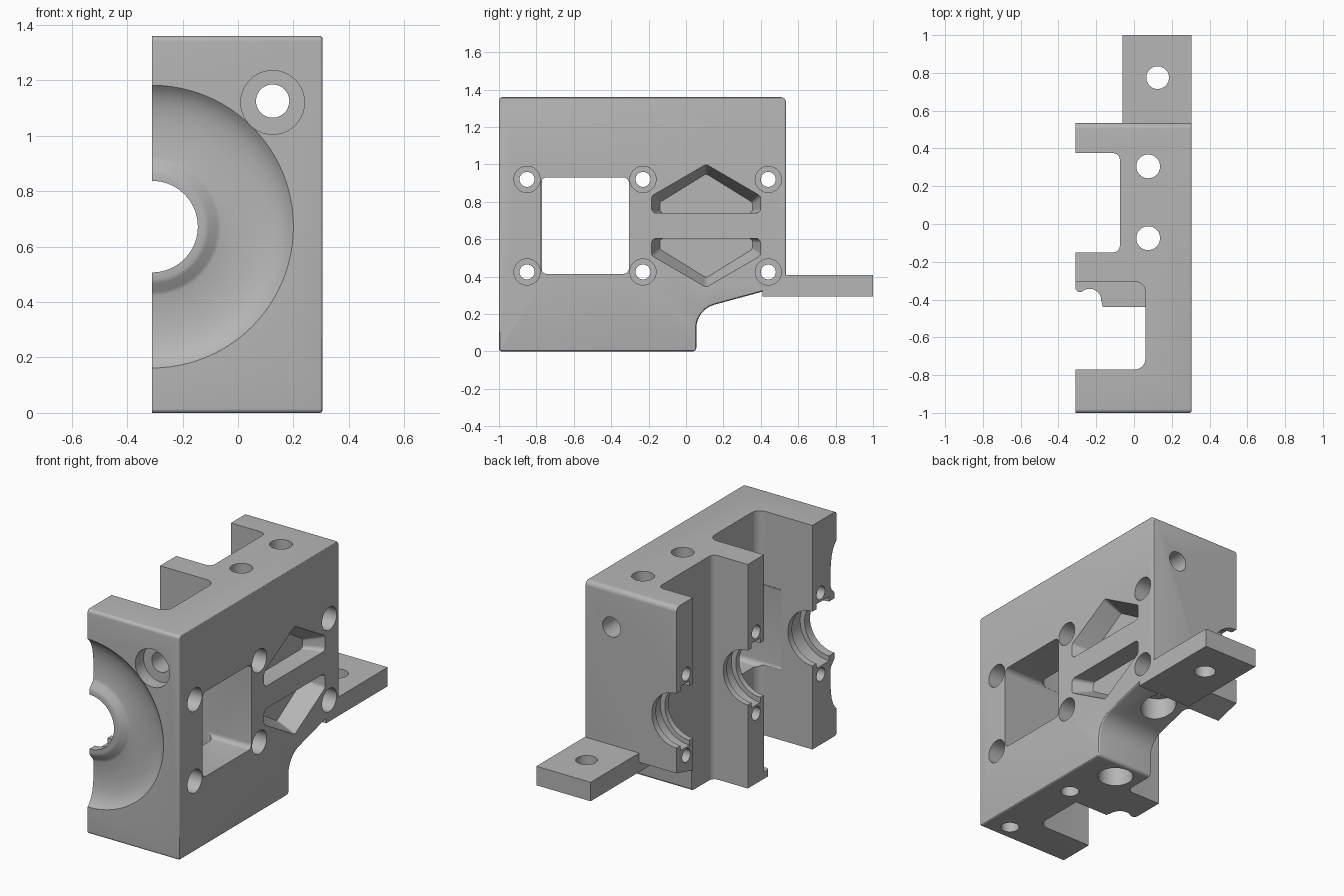
import bpy, bmesh
from math import sin, cos, pi, radians
from mathutils import Vector

cube = bpy.data.objects.get("Cube")
if cube:
    bpy.data.objects.remove(cube, do_unlink=True)

grey = bpy.data.materials.new("machined grey")
grey.use_nodes = True
grey.diffuse_color = (0.47, 0.47, 0.47, 1)
grey.node_tree.nodes["Principled BSDF"].inputs["Base Color"].default_value = grey.diffuse_color

LEFT, RIGHT = -0.31, 0.305      # split face and outer face of the block
BORE = (LEFT, 0.672)            # bore axis in x and z
OUT = -0.5                      # safely beyond the split face


def place(axis, u, v, w):
    return {"x": (w, u, v), "y": (u, w, v), "z": (u, v, w)}[axis]


def rounded(corners, steps=6):
    """Outline from (u, v, radius) corners with circular fillets."""
    out, n = [], len(corners)
    for i, (u, v, r) in enumerate(corners):
        c = Vector((u, v))
        if r == 0:
            out.append(c)
            continue
        a = (Vector(corners[i - 1][:2]) - c).normalized()
        b = (Vector(corners[(i + 1) % n][:2]) - c).normalized()
        half = a.angle(b) / 2
        t, w = r * cos(half) / sin(half), sin(half)
        for k in range(steps + 1):
            s = k / steps
            p, q, m = (1 - s) ** 2, s * s, 2 * s * (1 - s) * w
            out.append((p * (c + a * t) + m * c + q * (c + b * t)) / (p + q + m))
    return out


def rect(u0, u1, v0, v1, r=0):
    return rounded([(u0, v0, r), (u1, v0, r), (u1, v1, r), (u0, v1, r)])


def finish(bm, name):
    bmesh.ops.recalc_face_normals(bm, faces=bm.faces)
    me = bpy.data.meshes.new(name)
    bm.to_mesh(me)
    bm.free()
    me.materials.append(grey)
    ob = bpy.data.objects.new(name, me)
    bpy.context.collection.objects.link(ob)
    return ob


def prism(name, outline, axis, lo, hi, end=None, bevel=0):
    """Extrude an outline along an axis, optionally tapering or bevelling the far end."""
    bm = bmesh.new()
    a = [bm.verts.new(place(axis, u, v, lo)) for u, v in outline]
    b = [bm.verts.new(place(axis, u, v, hi)) for u, v in (end or outline)]
    bm.faces.new(a)
    cap = bm.faces.new(b)
    for i in range(len(a)):
        bm.faces.new((a[i - 1], a[i], b[i], b[i - 1]))
    if bevel:
        bmesh.ops.recalc_face_normals(bm, faces=bm.faces)
        bmesh.ops.bevel(bm, geom=list(cap.edges), offset=bevel, segments=3,
                        profile=0.5, affect='EDGES', clamp_overlap=True)
    return finish(bm, name)


def lathe(name, profile, steps=96):
    """Revolve (radius, y) points about the bore axis."""
    bm = bmesh.new()
    rings = []
    for r, y in profile:
        ring = []
        for k in range(steps):
            t = 2 * pi * k / steps
            ring.append(bm.verts.new((BORE[0] + r * cos(t), y, BORE[1] + r * sin(t))))
        rings.append(ring)
    bm.faces.new(rings[0])
    bm.faces.new(rings[-1])
    for a, b in zip(rings, rings[1:]):
        for k in range(steps):
            bm.faces.new((a[k - 1], a[k], b[k], b[k - 1]))
    return finish(bm, name)


def combine(tool, mode='DIFFERENCE'):
    mod = block.modifiers.new("combine", 'BOOLEAN')
    mod.operation, mod.solver, mod.object = mode, 'EXACT', tool
    bpy.context.view_layer.objects.active = block
    bpy.ops.object.modifier_apply(modifier=mod.name)
    bpy.data.objects.remove(tool, do_unlink=True)


def drill(axis, u, v, r, lo, hi, steps=40):
    ring = [(u + r * cos(2 * pi * k / steps), v + r * sin(2 * pi * k / steps)) for k in range(steps)]
    combine(prism("drill", ring, axis, lo, hi))


# Main block from its side profile
side = rounded([(-1, 0, 0.015), (0.055, 0, 0.02), (0.055, 0.224, 0.13), (0.535, 0.354, 0),
                (0.535, 1.36, 0.03), (-1, 1.36, 0.02)])
block = prism("bearing_block", side, "x", LEFT, RIGHT, bevel=0.01)

# Two vertical pockets leave three bearing walls
combine(prism("rear_pocket", rect(OUT, -0.075, -0.15, 0.375, 0.035), "z", -0.2, 1.6))
combine(prism("front_pocket", rect(OUT, 0.06, -0.77, -0.305, 0.055), "z", -0.2, 1.6))

# Thin ledge at the foot of the middle wall, with a round notch
notch = [(-0.235 + 0.062 * cos(t), -0.405 + 0.062 * sin(t))
         for t in (radians(d) for d in range(135, -1, -15))]
ledge = [(LEFT, -0.28), (LEFT, -0.345), (-0.295, -0.36)] + notch + \
        [(-0.165, -0.44), (0.1, -0.44), (0.1, -0.28)]
combine(prism("ledge", ledge, "z", 0, 0.04), 'UNION')

# Mounting tab at the back
combine(prism("mounting_tab", rect(-0.06, RIGHT, 0.41, 1), "z", 0.295, 0.41), 'UNION')
drill("z", 0.125, 0.775, 0.06, 0.2, 0.5)

# Round dish with a raised collar on the front
combine(lathe("dish", [(0.51, -1.1), (0.51, -1), (0.495, -0.985), (0.47, -0.968), (0.43, -0.953),
                       (0.37, -0.945), (0.25, -0.945), (0.235, -0.95), (0.205, -0.978),
                       (0.19, -0.982), (0.1, -0.982)]))

# Shaft bore and the wider seat inside each wall
combine(lathe("bore", [(0.165, -1.2), (0.165, 0.8)]))
for y0, y1 in ((-0.93, -0.81), (-0.27, -0.185), (0.41, 0.495)):
    combine(lathe("seat", [(0.195, y0), (0.195, y1)]))

# Side window opening into the front pocket
combine(prism("window", rect(-0.775, -0.305, 0.415, 0.93, 0.03), "x", -0.1, 0.5))

# Mirrored pair of tapered lightening pockets on the side
for s in (1, -1):
    def pocket(y0, y1, base, shoulder, peak, r):
        mid = BORE[1]
        pts = [(y0, base, r), (y1, base, r), (y1, shoulder, r), (0.108, peak, r), (y0, shoulder, r)]
        return rounded([(y, mid + s * h, q) for y, h, q in pts])
    combine(prism("pocket", pocket(-0.14, 0.355, 0.068, 0.125, 0.278, 0.02), "x", 0.185, RIGHT + 0.002,
                  end=pocket(-0.185, 0.4, 0.068, 0.16, 0.33, 0.025)))

# Counterbored clamping holes through each wall
for y in (-0.85, -0.23, 0.44):
    for z in (0.425, 0.92):
        drill("x", y, z, 0.04, OUT, 0.5)
        drill("x", y, z, 0.07, 0.2, 0.5)

# Long hole from front to back with a counterbore
drill("y", 0.125, 1.125, 0.06, -1.2, 0.8)
drill("y", 0.125, 1.12, 0.115, -1.2, -0.92)

# Vertical holes counterbored from below
for y, top in ((-0.075, 0.12), (0.305, 0.4)):
    drill("z", 0.075, y, 0.063, -0.2, 1.6)
    drill("z", 0.075, y, 0.1, -0.2, top)

# Blind holes in the base
for y in (-0.9, -0.37):
    drill("z", 0.165, y, 0.052, -0.2, 0.2)

# Smooth curved faces, keep machined edges crisp
bpy.ops.object.select_all(action='DESELECT')
block.select_set(True)
bpy.context.view_layer.objects.active = block
bpy.ops.object.shade_smooth_by_angle(angle=radians(30))
